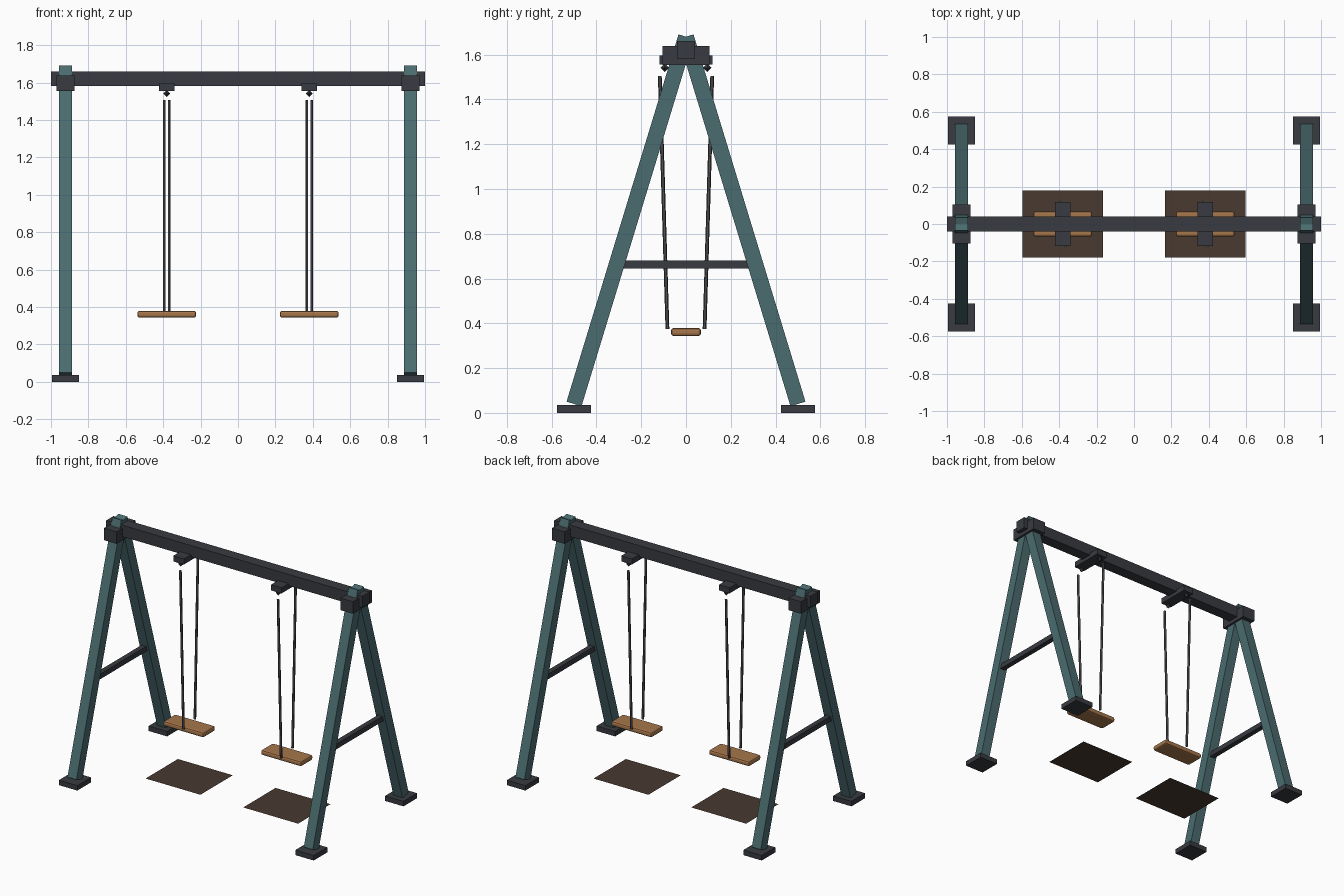
import bpy, bmesh
from mathutils import Vector, Matrix

if "Cube" in bpy.data.objects:
    bpy.data.objects.remove(bpy.data.objects["Cube"])


def material(name, rgb):
    m = bpy.data.materials.new(name)
    m.diffuse_color = (*rgb, 1)
    m.use_nodes = True
    m.node_tree.nodes["Principled BSDF"].inputs["Base Color"].default_value = m.diffuse_color
    return m


TEAL = material("teal_paint", (0.07, 0.15, 0.16))
DARK = material("dark_steel", (0.04, 0.043, 0.052))
CHAIN = material("chain_steel", (0.09, 0.09, 0.10))
WOOD = material("wood", (0.38, 0.18, 0.07))
MAT = material("ground_mat", (0.065, 0.042, 0.03))


def finish(bm, name, mat):
    bmesh.ops.recalc_face_normals(bm, faces=bm.faces)
    me = bpy.data.meshes.new(name)
    bm.to_mesh(me)
    bm.free()
    me.materials.append(mat)
    ob = bpy.data.objects.new(name, me)
    bpy.context.collection.objects.link(ob)
    return ob


def box(name, centre, size, mat, rot=Matrix()):
    bm = bmesh.new()
    m = Matrix.Translation(centre) @ rot @ Matrix.Diagonal((*size, 1))
    bmesh.ops.create_cube(bm, size=1, matrix=m)
    return finish(bm, name, mat)


def aim(a, b):
    """Centre, length and rotation of a bar running from a to b."""
    a, b = Vector(a), Vector(b)
    d = b - a
    angle = Matrix.Rotation(-d.yz.angle_signed(Vector((0, 1))), 4, 'X')
    if (angle @ Vector((0, 0, 1))).dot(d.normalized()) < 0.999:
        angle = angle.inverted()
    return (a + b) / 2, d.length, angle


def bar(name, a, b, width, mat):
    c, length, rot = aim(a, b)
    return box(name, c, (width, width, length), mat, rot)


def rod(name, a, b, radius, mat):
    c, length, rot = aim(a, b)
    bm = bmesh.new()
    bmesh.ops.create_cone(bm, cap_ends=True, segments=6, radius1=radius,
                          radius2=radius, depth=length,
                          matrix=Matrix.Translation(c) @ rot)
    return finish(bm, name, mat)


# Top beam
box("top_beam", (0, 0, 1.62), (2, 0.08, 0.08), DARK)

# A-frames at both ends
for side, x in (("left", -0.922), ("right", 0.922)):
    for end, s in (("front", -1), ("back", 1)):
        bar(f"{side}_{end}_leg", (x, 0.5 * s, 0.04), (x, 0, 1.68), 0.07, TEAL)
        box(f"{side}_{end}_foot", (x, 0.5 * s, 0.0175), (0.144, 0.152, 0.035), DARK)
    box(f"{side}_bracket", (x, 0, 1.596), (0.098, 0.21, 0.085), DARK)
    box(f"{side}_crossbar", (x, 0, 0.662), (0.036, 0.58, 0.036), DARK)

# Swings with hangers and ground mats
for side, x in (("left", -0.381), ("right", 0.381)):
    box(f"{side}_hanger_plate", (x, 0, 1.575), (0.082, 0.235, 0.04), DARK)
    for end, s in (("front", -1), ("back", 1)):
        bm = bmesh.new()
        bmesh.ops.create_uvsphere(bm, u_segments=4, v_segments=2, radius=0.019,
                                  matrix=Matrix.Translation((x, 0.095 * s, 1.541)))
        finish(bm, f"{side}_{end}_pivot", DARK)
        rx = x - 0.0135 * s
        rod(f"{side}_{end}_chain", (rx, 0.083 * s, 0.375), (rx, 0.117 * s, 1.505),
            0.0085, CHAIN)
    seat = box(f"{side}_seat", (x, 0, 0.361), (0.315, 0.134, 0.036), WOOD)
    bevel = seat.modifiers.new("soft_edges", 'BEVEL')
    bevel.width, bevel.segments = 0.012, 2

    bm = bmesh.new()
    bmesh.ops.create_grid(bm, x_segments=1, y_segments=1, size=0.5,
                          matrix=Matrix.Translation((x + 0.0, 0, 0.002))
                          @ Matrix.Diagonal((0.428, 0.36, 1, 1)))
    finish(bm, f"{side}_ground_mat", MAT)
